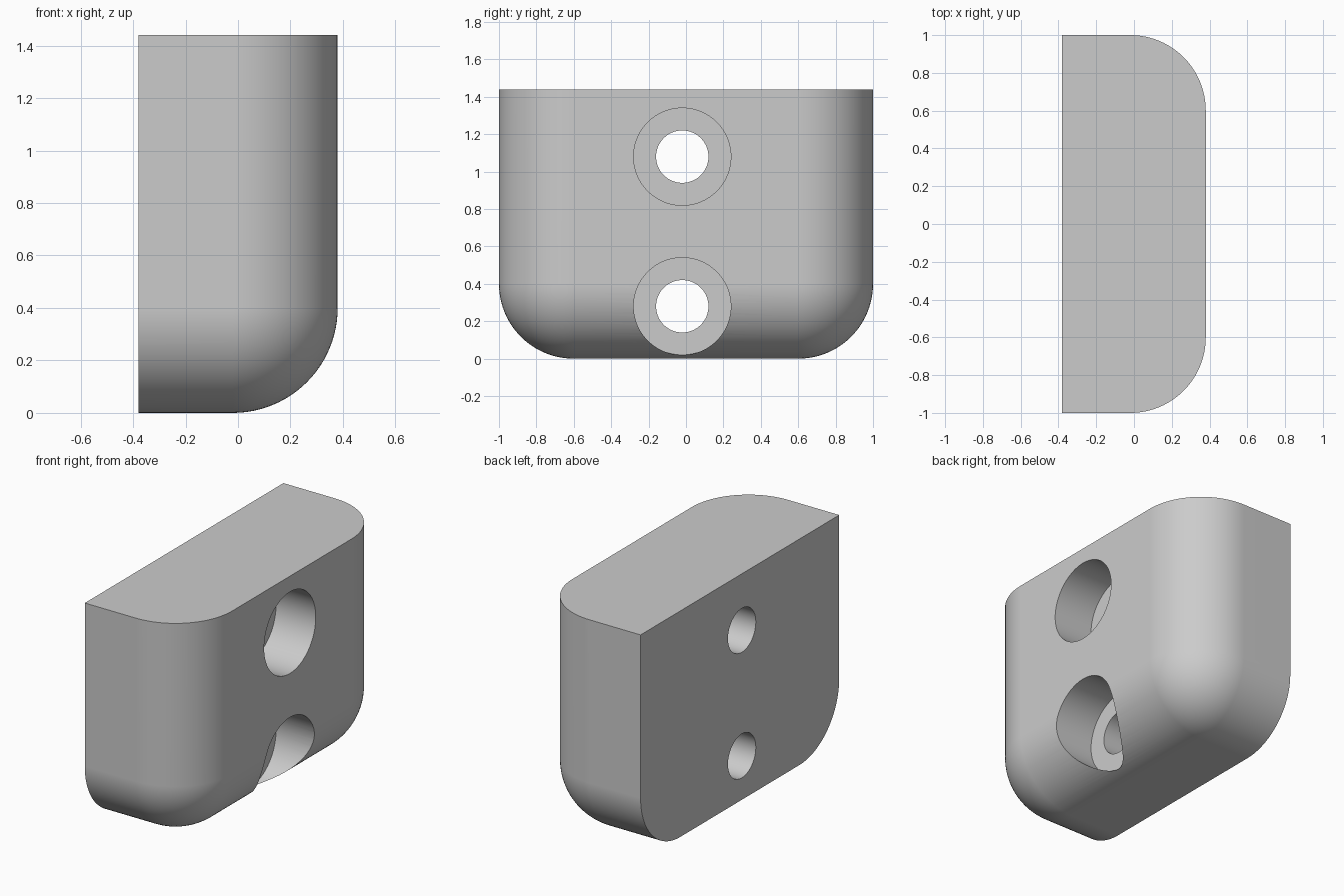
import bpy
import bmesh
from math import radians
from mathutils import Matrix, Vector

cube = bpy.data.objects.get("Cube")
if cube:
    bpy.data.objects.remove(cube, do_unlink=True)

DEPTH, WIDTH, HEIGHT = 0.76, 2.0, 1.44
FILLET = 0.4
HOLE_Y, HOLE_HEIGHTS = -0.02, (0.28, 1.08)
HOLE_R, BORE_R, BORE_FLOOR = 0.14, 0.26, 0.10


def make_object(name, bm):
    bmesh.ops.recalc_face_normals(bm, faces=bm.faces)
    mesh = bpy.data.meshes.new(name)
    bm.to_mesh(mesh)
    bm.free()
    obj = bpy.data.objects.new(name, mesh)
    bpy.context.collection.objects.link(obj)
    return obj


def cut_cylinder(target, radius, x0, x1, z):
    """Cut a cylinder running along x out of the target."""
    bm = bmesh.new()
    place = Matrix.Translation(((x0 + x1) / 2, HOLE_Y, z)) @ Matrix.Rotation(radians(90), 4, "Y")
    bmesh.ops.create_cone(bm, cap_ends=True, segments=96, radius1=radius,
                          radius2=radius, depth=x1 - x0, matrix=place)
    cutter = make_object("hole_cutter", bm)
    cutter.hide_render = True
    mod = target.modifiers.new("hole", "BOOLEAN")
    mod.operation = "DIFFERENCE"
    mod.solver = "EXACT"
    mod.object = cutter
    bpy.ops.object.modifier_apply(modifier=mod.name)
    bpy.data.objects.remove(cutter, do_unlink=True)


# Block with flat back and top, every other outer edge rounded
bm = bmesh.new()
bmesh.ops.create_cube(bm, size=1)
for v in bm.verts:
    v.co = Vector((v.co.x * DEPTH, v.co.y * WIDTH, (v.co.z + 0.5) * HEIGHT))
rounded = []
for e in bm.edges:
    mid = (e.verts[0].co + e.verts[1].co) / 2
    if mid.x > -DEPTH / 4 and mid.z < HEIGHT * 0.75:
        rounded.append(e)
bmesh.ops.bevel(bm, geom=rounded, offset=FILLET, offset_type="OFFSET",
                segments=24, profile=0.5, affect="EDGES", clamp_overlap=False)
block = make_object("mounting_block", bm)
bpy.context.view_layer.objects.active = block
block.select_set(True)

# Two counterbored screw holes
for z in HOLE_HEIGHTS:
    cut_cylinder(block, BORE_R, BORE_FLOOR, DEPTH, z)
    cut_cylinder(block, HOLE_R, -DEPTH, DEPTH, z)

# Single grey finish
grey = bpy.data.materials.new("light_grey")
grey.use_nodes = True
colour = (0.6, 0.6, 0.6, 1)
grey.diffuse_color = colour
grey.node_tree.nodes["Principled BSDF"].inputs["Base Color"].default_value = colour
block.data.materials.clear()
block.data.materials.append(grey)

# Smooth curves, crisp edges and flat large faces
bpy.ops.object.shade_smooth_by_angle(angle=radians(25))
weighted = block.modifiers.new("flat_faces", "WEIGHTED_NORMAL")
weighted.keep_sharp = True
